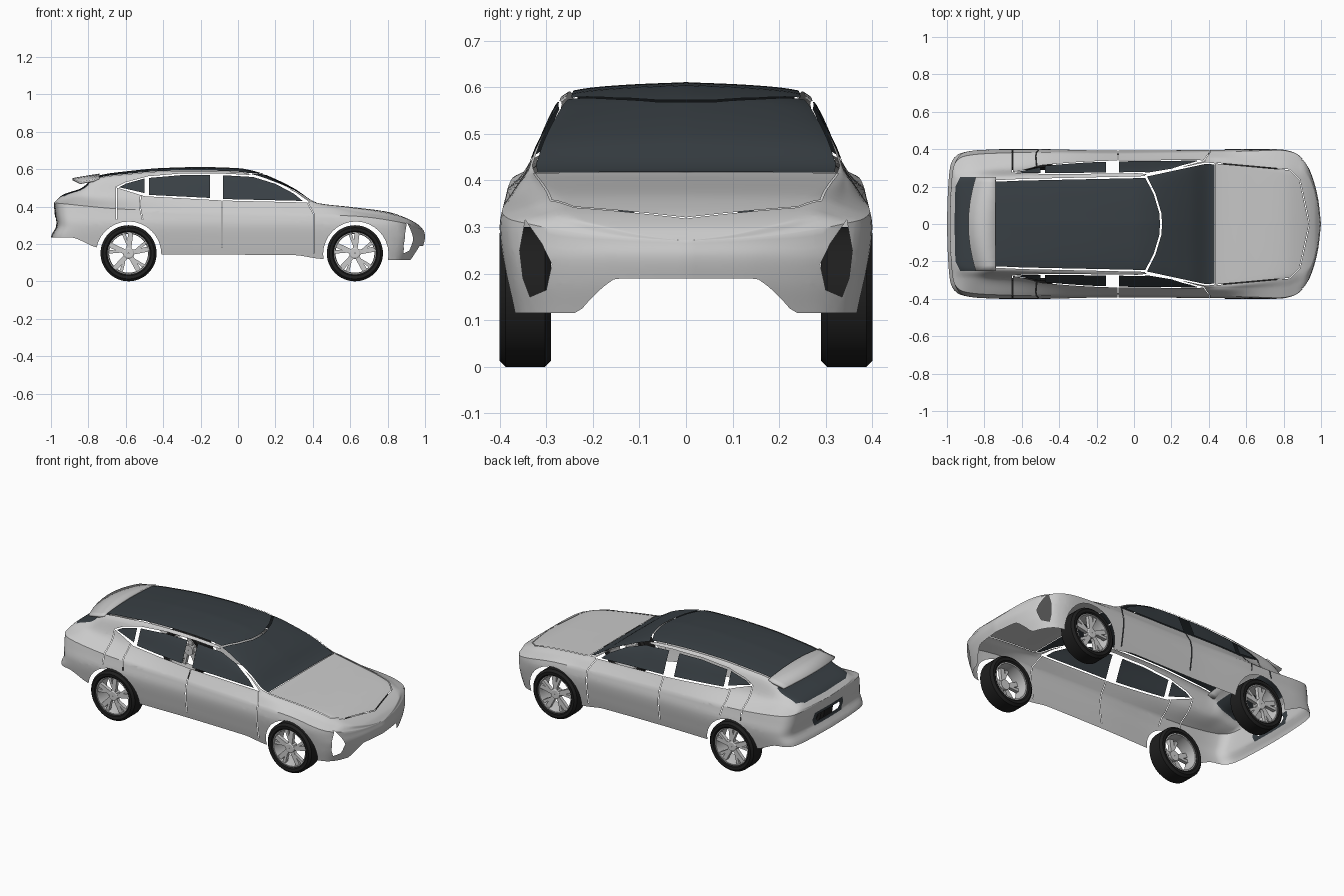
import bpy, bmesh, math
from mathutils import Vector

if "Cube" in bpy.data.objects:
    bpy.data.objects.remove(bpy.data.objects["Cube"])


def material(name, rgb):
    m = bpy.data.materials.new(name)
    m.diffuse_color = (*rgb, 1)
    m.use_nodes = True
    m.node_tree.nodes["Principled BSDF"].inputs["Base Color"].default_value = m.diffuse_color
    return m


GLASS = material("dark_glass", (0.04, 0.05, 0.058))
RUBBER = material("rubber", (0.013, 0.013, 0.013))


def mono(pts):
    """Monotone cubic through (t, value) pairs."""
    pts = sorted(pts)
    t, v = zip(*pts)
    d = [(v[i + 1] - v[i]) / (t[i + 1] - t[i]) for i in range(len(t) - 1)]
    m = [d[0]] + [0 if a * b <= 0 else 2 * a * b / (a + b) for a, b in zip(d, d[1:])] + [d[-1]]

    def f(x):
        x = min(max(x, t[0]), t[-1])
        i = next(k for k in range(len(d)) if x <= t[k + 1])
        h = t[i + 1] - t[i]
        s = (x - t[i]) / h
        return (v[i] * (1 + 2 * s) * (1 - s) ** 2 + m[i] * h * s * (1 - s) ** 2
                + v[i + 1] * s * s * (3 - 2 * s) + m[i + 1] * h * s * s * (s - 1))
    return f


def make_object(name, bm, mat=None, mirror=True):
    me = bpy.data.meshes.new(name)
    bm.to_mesh(me)
    ob = bpy.data.objects.new(name, me)
    bpy.context.collection.objects.link(ob)
    if mat:
        me.materials.append(mat)
    if mirror:
        ob.modifiers.new("mirror", "MIRROR").use_axis = (False, True, False)
    return ob


# Body curves: plan outline, heights and widths along x
outline = [(1, 0), (.987, .12), (.965, .22), (.922, .325), (.86, .382), (.75, .4), (.3, .395), (-.1, .392),
           (-.5, .4), (-.8, .397), (-.93, .382), (-.978, .33), (-.99, .25), (-.997, .12), (-1, 0)]
out_x = mono([(i, p[0]) for i, p in enumerate(outline)])
out_y = mono([(i, p[1]) for i, p in enumerate(outline)])
z_bottom = mono([(1, .115), (.8, .115), (.45, .12), (.3, .14), (-.43, .145), (-.75, .18), (-.9, .235), (-1, .235)])
z_chin = mono([(0, .19), (.15, .19), (.2, .16), (.26, .115), (.4, .115)])
z_shoulder = mono([(1, .27), (.9, .31), (.6, .35), (0, .365), (-.6, .385), (-1, .42)])
z_belt = mono([(1, .27), (.9, .325), (.6, .378), (.43, .406), (0, .425), (-.5, .452), (-.85, .45), (-1, .42)])
z_centre = mono([(1, .27), (.97, .302), (.9, .34), (.8, .372), (.6, .398), (.43, .418), (.3, .497), (.2, .547),
                 (.1, .586), (0, .605), (-.2, .611), (-.4, .606), (-.6, .588), (-.74, .568), (-.8, .535),
                 (-.84, .5), (-.95, .462), (-1, .42)])
y_belt = mono([(.9, .31), (.8, .34), (.43, .347), (-.1, .34), (-.5, .315), (-.65, .3), (-1, .29)])
y_rail = mono([(1, .2), (.9, .25), (.43, .325), (.06, .258), (-.2, .253), (-.6, .243), (-.88, .235), (-1, .2)])
side_scale = mono([(.115, .93), (.2, .97), (.3, 1), (.37, .965), (.42, .935)])
nose_scale = mono([(.115, .96), (.19, .99), (.24, 1), (.27, .995), (.36, .99)])
tail_scale = mono([(.18, 1), (.235, 1), (.3, .972), (.36, .98), (.42, .985)])


def column(u):
    """One strip of the half body, from the sill up over the roof to the centre line."""
    X, Y = out_x(u), out_y(u)
    zs = z_shoulder(X)
    zb = z_chin(Y) if X > .9 else z_bottom(X)
    pts = []
    for k in range(15):
        z = zb + (zs - zb) * k / 14
        fx = nose_scale(z) if X > 0 else tail_scale(z)
        pts.append((X * (1 + (fx - 1) * min(1, abs(X) ** 4)), Y * side_scale(z), z))
    x, ye, _ = pts[-1]
    yb = min(y_belt(X), .92 * ye)
    yr = min(y_rail(X), .93 * yb)
    zl, zc = z_belt(X), z_centre(X)
    zr = zl + (zc - zl) * .88
    sy = mono(list(enumerate([ye, yb, yr, yr * .55, 0])))
    sz = mono(list(enumerate([zs, zl, zr, zr + (zc - zr) * .7, zc])))
    return pts + [(x, sy(k / 7), sz(k / 7)) for k in range(1, 29)]


us = [0]
for i in range(len(outline) - 1):
    n = max(2, round(math.dist(outline[i], outline[i + 1]) / .02))
    us += [i + (k + 1) / n for k in range(n)]
body = bmesh.new()
grid = [[body.verts.new(p) for p in column(u)] for u in us]
for a, b in zip(grid, grid[1:]):
    for j in range(len(a) - 1):
        body.faces.new((a[j], b[j], b[j + 1], a[j + 1]))
bmesh.ops.remove_doubles(body, verts=body.verts, dist=1e-4)


def cut(poly, axes, where):
    """Slice the body along a convex polygon seen along one axis; return the faces inside."""
    i, j = axes
    area = sum(p[0] * q[1] - q[0] * p[1] for p, q in zip(poly, poly[1:] + poly[:1]))
    if area < 0:
        poly = poly[::-1]
    lo = [min(p[k] for p in poly) - .05 for k in (0, 1)]
    hi = [max(p[k] for p in poly) + .05 for k in (0, 1)]

    def near():
        for f in body.faces:
            c = f.calc_center_median()
            if lo[0] < c[i] < hi[0] and lo[1] < c[j] < hi[1] and where(c):
                yield f, c
    planes = []
    for p, q in zip(poly, poly[1:] + poly[:1]):
        co, no = Vector(), Vector()
        co[i], co[j] = p
        no[i], no[j] = q[1] - p[1], p[0] - q[0]
        planes.append((co, no.normalized()))
        geom = set()
        for f, _ in near():
            geom.update([f, *f.edges, *f.verts])
        bmesh.ops.bisect_plane(body, geom=list(geom), dist=1e-6, plane_co=co, plane_no=no)
    return [f for f, c in near() if all((c - co).dot(no) < 0 for co, no in planes)]


def remove(*args):
    bmesh.ops.delete(body, geom=cut(*args), context="FACES")


def panel(name, *args):
    """Lift the faces inside a polygon off the body as a separate dark panel."""
    faces, new, vmap = cut(*args), bmesh.new(), {}
    for f in faces:
        for v in f.verts:
            if v not in vmap:
                vmap[v] = new.verts.new(v.co)
        new.faces.new([vmap[v] for v in f.verts])
    make_object(name, new, GLASS)
    bmesh.ops.delete(body, geom=faces, context="FACES")


def seam(line, axes, where, w=.002):
    for p, q in zip(line, line[1:]):
        n = (Vector(q) - Vector(p)).normalized()
        o = Vector((-n.y, n.x)) * w
        remove([tuple(Vector(p) + o), tuple(Vector(q) + o), tuple(Vector(q) - o), tuple(Vector(p) - o)], axes, where)


XY, XZ, YZ = (0, 1), (0, 2), (1, 2)
upper = lambda c: c.z > .4
side = lambda c: c.y > .22
flank = lambda c: c.y > .3

# Roof glass, windscreen and tailgate glass with open gaps
panel("roof_glass", [(.14, -.01), (.135, .06), (.105, .16), (.06, .246), (-.6, .232), (-.76, .225), (-.76, -.01)], XY, upper)
remove([(.151, -.01), (.146, .06), (.116, .16), (.069, .256), (-.6, .241), (-.76, .233), (-.76, -.01)], XY, upper)
panel("windscreen", [(.43, -.01), (.43, .318), (.385, .322), (.07, .254), (.06, -.01)], XY, upper)
remove([(.434, -.01), (.434, .324), (.385, .33), (.06, .262), (.05, -.01)], XY, lambda c: upper(c) and c.x > .06)
panel("tailgate_glass", [(-.96, -.01), (-.955, .2), (-.93, .25), (-.8, .25), (-.8, -.01)], XY, upper)

# Side windows inside one open frame
panel("front_window", [(-.08, .44), (.345, .43), (.3, .468), (.2, .521), (.08, .558), (-.08, .567)], XZ, side)
panel("rear_window", [(-.475, .462), (-.15, .446), (-.15, .568), (-.3, .568), (-.475, .553)], XZ, side)
panel("quarter_window", [(-.635, .503), (-.5, .472), (-.5, .55), (-.6, .522)], XZ, side)
remove([(-.655, .503), (-.5, .455), (-.08, .432), (.385, .421), (.31, .475), (.2, .533), (.08, .568), (-.1, .577),
        (-.3, .577), (-.48, .562), (-.6, .53)], XZ, side)

# Wheel arches, front intakes and rear recess
for cx in (.63, -.585):
    ring = [(cx + .175 * math.cos(a * math.pi / 16), .145 + .175 * math.sin(a * math.pi / 16)) for a in range(32)]
    remove(ring, XZ, side)
remove([(.345, .315), (.357, .25), (.35, .19), (.335, .15), (.3, .165), (.288, .22), (.31, .265)], YZ, lambda c: c.x > .8)
tail = lambda c: c.x < -.9
remove([(-.01, .305), (.1, .305), (.115, .325), (.105, .345), (-.01, .345)], YZ, tail)
panel("rear_recess_rim", [(-.01, .285), (.13, .285), (.15, .325), (.135, .365), (-.01, .365)], YZ, tail)

# Door and bonnet seams
seam([(-.085, .432), (-.085, .18)], XZ, flank)
seam([(.37, .425), (.405, .36), (.405, .15)], XZ, flank)
seam([(-.52, .46), (-.525, .4), (-.51, .33)], XZ, side)
seam([(-.65, .5), (-.65, .33)], XZ, side)
seam([(.94, -.01), (.885, .24), (.83, .29), (.44, .325)], XY, lambda c: c.z > .3)
make_object("body_shell", body)

# Roof spoiler overhanging the tailgate
bm = bmesh.new()
rows = [[bm.verts.new((x + .04 * (y / .25) ** 2 * (x < -.8), y, z - .02 * (y / .25) ** 2))
         for y in (0, .06, .12, .18, .22, .25)]
        for x, z in ((-.74, .57), (-.81, .559), (-.885, .546))]
for a, b in zip(rows, rows[1:]):
    for j in range(5):
        bm.faces.new((a[j], a[j + 1], b[j + 1], b[j]))
bmesh.ops.recalc_face_normals(bm, faces=bm.faces)
spoiler = make_object("roof_spoiler", bm)
mod = spoiler.modifiers.new("thickness", "SOLIDIFY")
mod.thickness, mod.offset = .012, 0


# Wheels
def lathe(name, profile, cx, mat=None, n=48):
    bm = bmesh.new()
    rings = [[bm.verts.new((cx + r * math.cos(2 * math.pi * k / n), y, .15 + r * math.sin(2 * math.pi * k / n)))
              for r, y in profile] for k in range(n)]
    for a, b in zip(rings, rings[1:] + rings[:1]):
        for j in range(len(profile)):
            i = (j + 1) % len(profile)
            bm.faces.new((a[j], a[i], b[i], b[j]))
    bmesh.ops.recalc_face_normals(bm, faces=bm.faces)
    make_object(name, bm, mat)


def spokes(name, cx):
    bm = bmesh.new()
    blades = ([(.015, -.013), (.114, -.024), (.114, .003), (.015, .013)],
              [(.05, .002), (.114, .02), (.114, .042), (.045, .012)])
    for k in range(5):
        c, s = math.cos(k * math.tau / 5 + .3), math.sin(k * math.tau / 5 + .3)
        for blade in blades:
            f = bm.faces.new([bm.verts.new((cx + r * c - t * s, .385, .15 + r * s + t * c)) for r, t in blade])
            ext = bmesh.ops.extrude_face_region(bm, geom=[f])["geom"]
            for v in (e for e in ext if isinstance(e, bmesh.types.BMVert)):
                v.co.y -= .022
    bmesh.ops.recalc_face_normals(bm, faces=bm.faces)
    make_object(name, bm)


for end, cx in (("front", .625), ("rear", -.585)):
    lathe(end + "_tyre", [(.112, .3), (.12, .292), (.137, .29), (.15, .303), (.15, .387), (.137, .4), (.12, .398),
                          (.112, .39)], cx, RUBBER)
    lathe(end + "_rim", [(.113, .3), (.113, .391), (.107, .391), (.104, .37), (.104, .3)], cx)
    lathe(end + "_hub", [(.002, .35), (.03, .35), (.03, .386), (.024, .39), (.002, .39)], cx, n=24)
    spokes(end + "_spokes", cx)

bpy.ops.object.select_all(action="SELECT")
bpy.context.view_layer.objects.active = spoiler
bpy.ops.object.shade_smooth_by_angle(angle=math.radians(32))
